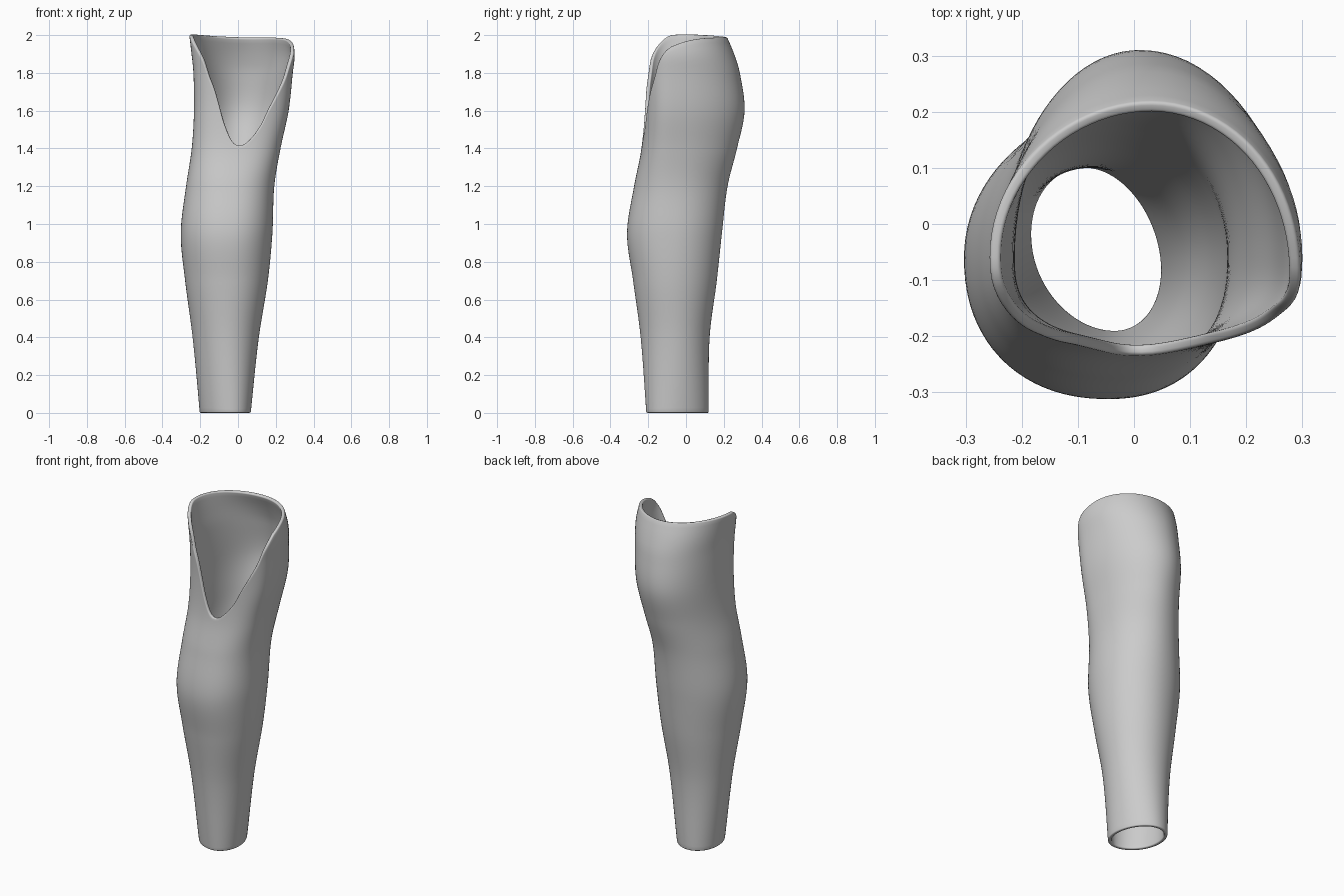
import bpy, bmesh, math
from mathutils import Vector

cube = bpy.data.objects.get("Cube")
if cube:
    bpy.data.objects.remove(cube)

AROUND, UP, WALL = 112, 72, 0.02

# Section by height: z, x min, x max, y min, y max, centre x, centre y, front squareness
SECTIONS = [
    (0.0, -.2, .065, -.21, .12, -.06, -.05, 2),
    (0.4, -.24, .11, -.24, .125, -.06, -.05, 2),
    (0.7, -.28, .158, -.28, .163, -.05, -.06, 2.1),
    (0.95, -.303, .182, -.312, .19, -.045, -.06, 2.2),
    (1.2, -.275, .192, -.275, .22, -.03, -.06, 2.3),
    (1.4, -.245, .225, -.236, .27, 0, -.06, 2.5),
    (1.6, -.233, .268, -.225, .31, .01, -.06, 2.6),
    (1.8, -.236, .29, -.232, .285, .02, -.06, 2.6),
    (1.9, -.246, .3, -.235, .255, .02, -.06, 2.6),
    (2.0, -.258, .285, -.235, .213, .03, -.06, 2.6),
]

# Rim height by angle in degrees, counter-clockwise from the left side
RIM = [(10, 1.965), (35, 1.985), (90, 1.99), (180, 2.0), (200, 1.96), (221, 1.88),
       (231, 1.79), (241, 1.71), (249, 1.62), (257, 1.52), (265, 1.44), (271, 1.415),
       (280, 1.445), (292, 1.52), (301, 1.61), (314, 1.70), (327, 1.78),
       (337, 1.86), (352, 1.925)]
RIM = [(a - 360, h) for a, h in RIM[-2:]] + RIM + [(a + 360, h) for a, h in RIM[:2]]


def spline(rows, t):
    """Smooth curve through rows of (parameter, values...)."""
    i = 0
    while i < len(rows) - 2 and t > rows[i + 1][0]:
        i += 1
    step = rows[i + 1][0] - rows[i][0]
    u = (t - rows[i][0]) / step

    def slope(k, col):
        lo, hi = rows[max(k - 1, 0)], rows[min(k + 1, len(rows) - 1)]
        return (hi[col] - lo[col]) / (hi[0] - lo[0]) * step

    return [rows[i][c] * (1 + 2 * u) * (1 - u) ** 2 + slope(i, c) * u * (1 - u) ** 2
            + rows[i + 1][c] * u * u * (3 - 2 * u) - slope(i + 1, c) * u * u * (1 - u)
            for c in range(1, len(rows[0]))]


def wall_point(deg, z):
    x0, x1, y0, y1, cx, cy, square = spline(SECTIONS, z)
    c, s = math.cos(math.radians(deg)), math.sin(math.radians(deg))
    power = 2 / square if s < 0 else 1
    x = math.copysign(abs(c) ** power, c) * (x1 - cx if c > 0 else cx - x0)
    y = math.copysign(abs(s) ** power, s) * (y1 - cy if s > 0 else cy - y0)
    skew = 0.16 * max(0, 1 - z) ** 2
    return Vector((cx + x - skew * y, cy + y, z))


def rim_height(deg):
    return spline(RIM, deg)[0]


# Columns evenly spaced along the rim
FINE = 1440
degs = [k * 360 / FINE for k in range(FINE + 1)]
points = [wall_point(d, rim_height(d)) for d in degs]
lengths = [0]
for p, q in zip(points, points[1:]):
    lengths.append(lengths[-1] + (q - p).length)
columns, k = [], 0
for j in range(AROUND):
    while lengths[k] < lengths[-1] * j / AROUND:
        k += 1
    columns.append(degs[k])

# Sleeve wall, each column stopping at the scooped rim
bm = bmesh.new()
rings = [[bm.verts.new(wall_point(d, rim_height(d) * i / UP)) for d in columns]
         for i in range(UP + 1)]
for low, high in zip(rings, rings[1:]):
    for j in range(AROUND):
        n = (j + 1) % AROUND
        bm.faces.new((low[j], low[n], high[n], high[j]))
mesh = bpy.data.meshes.new("sleeve")
bm.to_mesh(mesh)
bm.free()
sleeve = bpy.data.objects.new("sleeve", mesh)
bpy.context.collection.objects.link(sleeve)

# Matte grey
grey = bpy.data.materials.new("matte grey")
grey.use_nodes = True
colour = (0.6, 0.6, 0.6, 1)
grey.diffuse_color = colour
grey.node_tree.nodes["Principled BSDF"].inputs["Base Color"].default_value = colour
mesh.materials.append(grey)

# Thickness inward and rounded rims
solid = sleeve.modifiers.new("wall", 'SOLIDIFY')
solid.thickness = WALL
solid.offset = -1
bevel = sleeve.modifiers.new("round rims", 'BEVEL')
bevel.width = 0.008
bevel.segments = 3
bevel.limit_method = 'ANGLE'
bevel.angle_limit = math.radians(50)

bpy.context.view_layer.objects.active = sleeve
sleeve.select_set(True)
bpy.ops.object.shade_smooth_by_angle(angle=math.radians(60))
